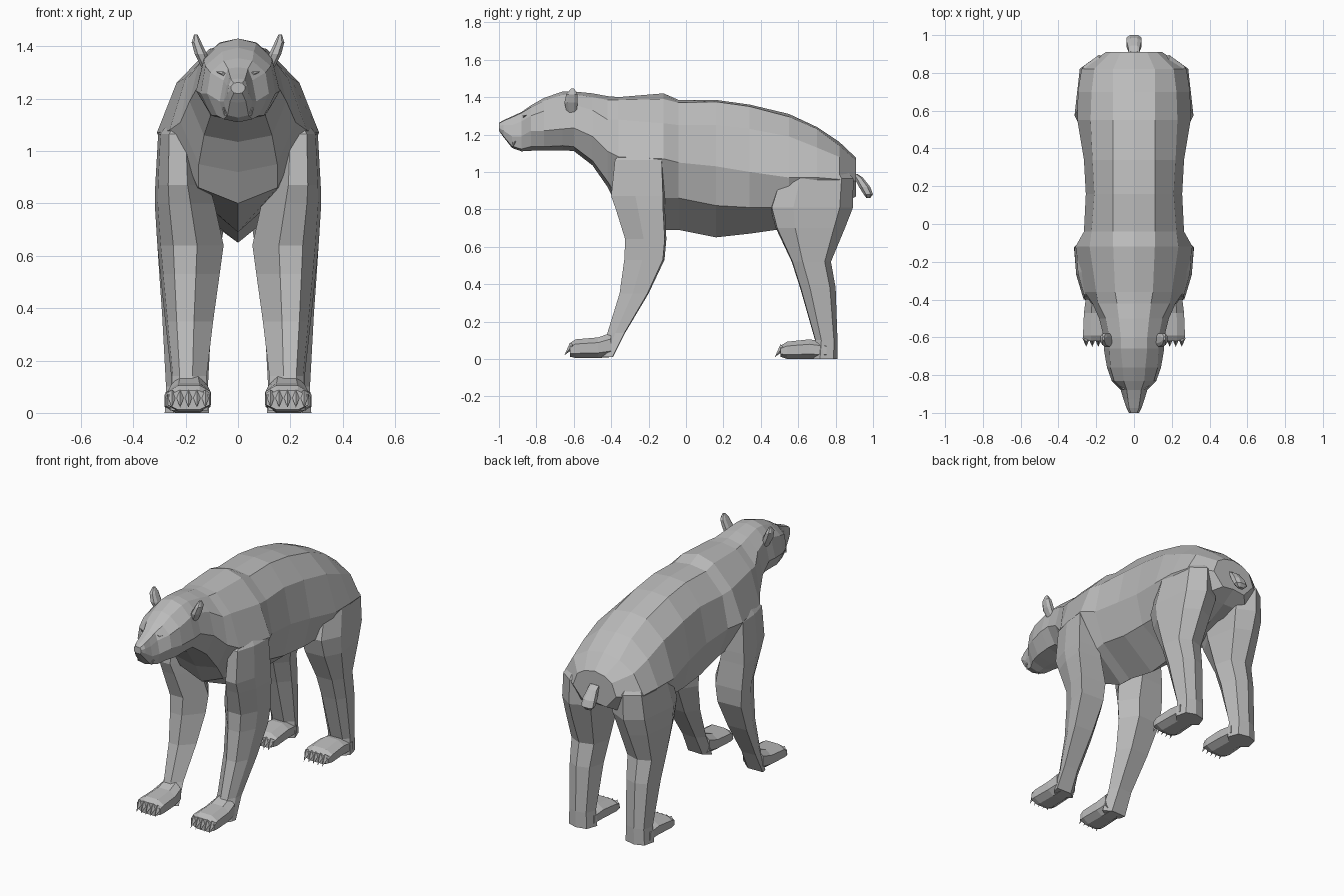
import bpy, bmesh
from mathutils import Vector

fur = bpy.data.materials.new("grey_fur")
fur.diffuse_color = (0.5, 0.5, 0.5, 1)


def finish(name, bm, mirrored=False):
    """Turn a bmesh into a named object, optionally mirrored over x."""
    bmesh.ops.recalc_face_normals(bm, faces=bm.faces)
    mesh = bpy.data.meshes.new(name)
    bm.to_mesh(mesh)
    bm.free()
    mesh.materials.append(fur)
    obj = bpy.data.objects.new(name, mesh)
    bpy.context.collection.objects.link(obj)
    if mirrored:
        obj.modifiers.new("mirror", 'MIRROR').use_mirror_merge = False
    return obj


def loft(name, rings, mirrored=False):
    """Skin a list of equal-length point rings and cap both ends."""
    bm = bmesh.new()
    loops = [[bm.verts.new(p) for p in ring] for ring in rings]
    n = len(loops[0])
    for a, b in zip(loops, loops[1:]):
        for i in range(n):
            j = (i + 1) % n
            bm.faces.new((a[i], a[j], b[j], b[i]))
    bm.faces.new(loops[0])
    bm.faces.new(loops[-1])
    return finish(name, bm, mirrored)


# Cross-section outlines as fractions of a box
OCTAGON = [(.25, 0), (.75, 0), (1, .25), (1, .75), (.75, 1), (.25, 1), (0, .75), (0, .25)]
FRONT_LEG = [(.4, 0), (.76, 0), (.95, .45), (1, .96), (.3, 1), (0, .5)]
HIND_LEG = [(.3, 0), (.8, .02), (1, .28), (.9, .84), (.55, 1), (.15, .88), (0, .35)]


def upright(name, sections, outline=OCTAGON, mirrored=True):
    """Sections are z, y range, x range."""
    return loft(name, [[(x0 + u * (x1 - x0), y0 + v * (y1 - y0), z) for u, v in outline]
                       for z, y0, y1, x0, x1 in sections], mirrored)


def lengthwise(name, sections):
    """Sections are y, z range, x range."""
    return loft(name, [[(x0 + u * (x1 - x0), y, z0 + v * (z1 - z0)) for u, v in OCTAGON]
                       for y, z0, z1, x0, x1 in sections], True)


def symmetric(name, sections):
    """Sections are y, top z, bottom z, then four side points."""
    rings = []
    for y, top, bottom, *side in sections:
        ring = [(0, y, top)] + [(x, y, z) for x, z in side] + [(0, y, bottom)]
        ring += [(-x, y, z) for x, z in reversed(side)]
        rings.append(ring)
    return loft(name, rings)


def spikes(name, pairs, radius):
    """Four-sided pointed spikes from base to tip, mirrored."""
    bm = bmesh.new()
    for base, tip in pairs:
        base, tip = Vector(base), Vector(tip)
        axis = (tip - base).normalized()
        u = Vector((1, 0, 0))
        v = axis.cross(u).normalized()
        ring = [bm.verts.new(base + d * radius) for d in (u, v, -u, -v)]
        end = bm.verts.new(tip)
        for i in range(4):
            bm.faces.new((ring[i], ring[(i + 1) % 4], end))
        bm.faces.new(ring)
    return finish(name, bm, True)


# Head from nose to ears
head = [
    (-1.0, 1.262, 1.22, (.016, 1.26), (.026, 1.248), (.026, 1.235), (.016, 1.222)),
    (-.975, 1.277, 1.185, (.026, 1.273), (.036, 1.25), (.04, 1.22), (.03, 1.19)),
    (-.93, 1.297, 1.128, (.032, 1.292), (.043, 1.25), (.055, 1.19), (.04, 1.137)),
    (-.88, 1.32, 1.11, (.038, 1.315), (.055, 1.27), (.07, 1.19), (.055, 1.122)),
    (-.83, 1.355, 1.113, (.055, 1.345), (.105, 1.30), (.118, 1.22), (.08, 1.135)),
    (-.76, 1.395, 1.115, (.06, 1.38), (.125, 1.325), (.143, 1.22), (.10, 1.135)),
    (-.66, 1.43, 1.115, (.07, 1.412), (.13, 1.35), (.16, 1.23), (.105, 1.14))]

# Torso from neck to rump
torso = [
    (-.60, 1.43, 1.112, (.07, 1.415), (.13, 1.36), (.16, 1.235), (.105, 1.135)),
    (-.50, 1.42, 1.035, (.08, 1.40), (.15, 1.33), (.185, 1.19), (.13, 1.06)),
    (-.42, 1.405, .92, (.09, 1.385), (.19, 1.28), (.22, 1.11), (.15, .95)),
    (-.36, 1.40, .80, (.10, 1.385), (.20, 1.28), (.262, 1.08), (.15, .86)),
    (-.12, 1.42, .69, (.11, 1.39), (.235, 1.26), (.31, 1.07), (.19, .86)),
    (-.04, 1.385, .69, (.11, 1.37), (.225, 1.25), (.265, 1.05), (.20, .86)),
    (.16, 1.385, .65, (.11, 1.375), (.21, 1.25), (.255, 1.03), (.21, .82)),
    (.34, 1.36, .67, (.11, 1.35), (.22, 1.23), (.265, 1.00), (.22, .81)),
    (.55, 1.31, .70, (.11, 1.295), (.23, 1.19), (.30, .97), (.22, .81)),
    (.70, 1.24, .76, (.11, 1.23), (.225, 1.13), (.297, .97), (.20, .82)),
    (.82, 1.16, .82, (.11, 1.14), (.21, 1.08), (.278, .96), (.17, .82)),
    (.91, 1.075, .88, (.07, 1.06), (.12, 1.03), (.15, .95), (.08, .87))]
symmetric("body", head + torso)

# Fangs beside the mouth
spikes("teeth", [((.055, -.915, 1.165), (.053, -.922, 1.135)),
                 ((.045, -.925, 1.135), (.052, -.928, 1.165))], .006)

# Eyes: small almond spikes under the brow
spikes("eyes", [((.055, -.872, 1.295), (.088, -.852, 1.305))], .009)

upright("ears", [(1.31, -.635, -.585, .10, .135), (1.37, -.65, -.58, .118, .165),
                 (1.415, -.64, -.58, .14, .177), (1.445, -.615, -.598, .155, .168)])

upright("tail", [(.99, .89, .915, -.03, .03), (.97, .90, .945, -.03, .03),
                 (.92, .925, .985, -.04, .04), (.88, .95, 1.0, -.04, .04),
                 (.86, .965, .985, -.02, .02)], OCTAGON, False)

# Legs, their tops sunk into shoulders and hips
upright("front_legs", [
    (1.14, -.30, -.15, .15, .25), (1.065, -.38, -.12, .13, .305),
    (.87, -.40, -.112, .11, .316), (.80, -.375, -.112, .09, .318),
    (.64, -.325, -.105, .055, .308), (.53, -.33, -.115, .07, .297),
    (.35, -.355, -.20, .095, .278), (.14, -.42, -.325, .12, .255),
    (.01, -.46, -.39, .115, .26)], FRONT_LEG)
upright("hind_legs", [
    (1.03, .58, .84, .10, .25), (.965, .50, .895, .05, .297),
    (.81, .45, .893, .035, .315), (.70, .48, .85, .055, .312),
    (.52, .565, .775, .085, .30), (.38, .61, .80, .10, .29),
    (.10, .69, .81, .115, .275), (0, .68, .81, .11, .28)], HIND_LEG)

# Feet
lengthwise("front_feet", [
    (-.40, .01, .14, .118, .256), (-.47, .005, .115, .108, .265),
    (-.59, .005, .105, .104, .27), (-.62, .012, .085, .108, .268)])
lengthwise("hind_feet", [
    (.75, 0, .09, .115, .275), (.66, 0, .105, .11, .275),
    (.54, 0, .092, .105, .28), (.505, .012, .07, .11, .275)])

# Claws: five on every foot
for name, y, z in (("front_claws", -.605, .075), ("hind_claws", .52, .065)):
    xs = [.125 + .032 * i for i in range(5)]
    spikes(name, [((x, y, z), (x, y - .045, z - .055)) for x in xs], .02)
